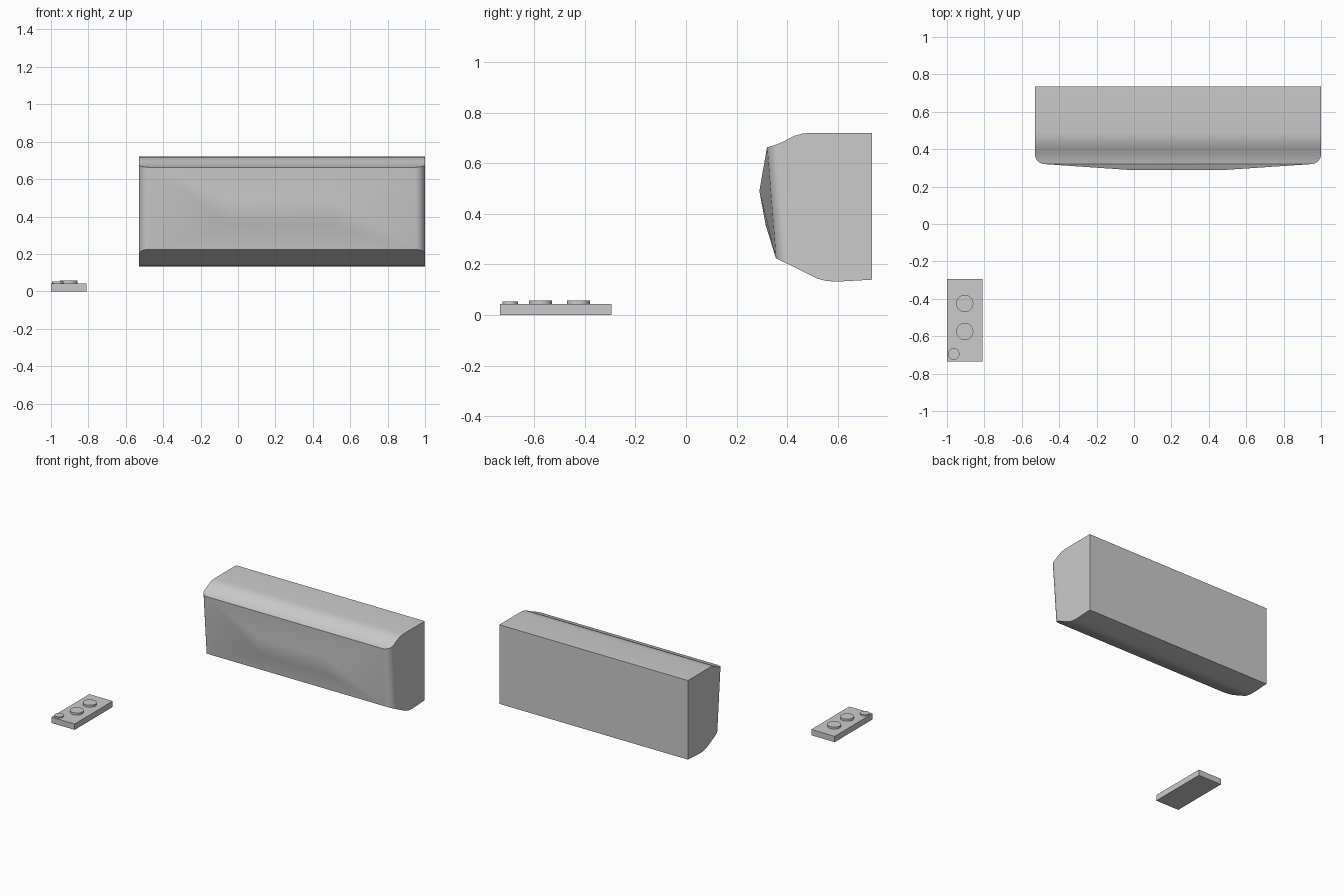
import bpy, bmesh, math
from mathutils import Vector

if "Cube" in bpy.data.objects:
    bpy.data.objects.remove(bpy.data.objects["Cube"])

X0, X1 = -0.53, 1.0


def new_object(name, bm):
    bmesh.ops.recalc_face_normals(bm, faces=bm.faces)
    mesh = bpy.data.meshes.new(name)
    bm.to_mesh(mesh)
    bm.free()
    ob = bpy.data.objects.new(name, mesh)
    bpy.context.collection.objects.link(ob)
    return ob


def prism(name, bottom, top):
    """Solid between two matching outlines."""
    bm = bmesh.new()
    a = [bm.verts.new(p) for p in bottom]
    b = [bm.verts.new(p) for p in top]
    bm.faces.new(a)
    bm.faces.new(b)
    for i in range(len(a)):
        j = (i + 1) % len(a)
        bm.faces.new((a[i], a[j], b[j], b[i]))
    return new_object(name, bm)


def smooth(ob, angle):
    bpy.ops.object.select_all(action='DESELECT')
    ob.select_set(True)
    bpy.context.view_layer.objects.active = ob
    bpy.ops.object.shade_smooth_by_angle(angle=math.radians(angle))


# Side profile of the wall unit (y, z), overlong at the front
profile = [(0.735, 0.14), (0.735, 0.72), (0.49, 0.72), (0.46, 0.717), (0.43, 0.709),
           (0.405, 0.697), (0.385, 0.686), (0.365, 0.677), (0.345, 0.67), (0.26, 0.647),
           (0.26, 0.271), (0.40, 0.203), (0.49, 0.158), (0.52, 0.144), (0.55, 0.136),
           (0.58, 0.133), (0.61, 0.133)]
unit = prism("wall_unit", [(X0 - 0.1, y, z) for y, z in profile],
             [(X1 + 0.1, y, z) for y, z in profile])

# Sheared cutter gives the sloping front and rounded vertical corners
R = 0.055


def plan(z):
    front = 0.32 + (0.663 - z) * 0.035 / 0.438
    pts = [(X1, 1.0, z), (X0, 1.0, z)]
    for cx, start in ((X0 + R, 180), (X1 - R, 270)):
        for i in range(9):
            t = math.radians(start + 90 * i / 8)
            pts.append((cx + R * math.cos(t), front + R + R * math.sin(t), z))
    return pts


cutter = prism("corner_cutter", plan(-0.1), plan(1.0))
mod = unit.modifiers.new("corners", 'BOOLEAN')
mod.operation = 'INTERSECT'
mod.solver = 'EXACT'
mod.object = cutter
bpy.context.view_layer.objects.active = unit
bpy.ops.object.modifier_apply(modifier=mod.name)
bpy.data.objects.remove(cutter)

# Bulged front panel: inset the front face and pull its centre outwards
bm = bmesh.new()
bm.from_mesh(unit.data)
bmesh.ops.dissolve_limit(bm, angle_limit=0.002, verts=bm.verts, edges=bm.edges)
front = max((f for f in bm.faces if f.normal.y < -0.95), key=lambda f: f.calc_area())
mid = front.calc_center_median()
bmesh.ops.inset_region(bm, faces=[front], thickness=0.1)
for v in front.verts:
    x = 0.50 if v.co.x > mid.x else -0.04
    v.co = Vector((x, 0.29, 0.49) if v.co.z > mid.z else (x, 0.315, 0.355))
bm.to_mesh(unit.data)
bm.free()
smooth(unit, 30)

# Remote control slab
bm = bmesh.new()
bmesh.ops.create_cube(bm, size=1)
for v in bm.verts:
    v.co = (-0.905 + v.co.x * 0.19, -0.515 + v.co.y * 0.44, 0.0215 + v.co.z * 0.043)
new_object("remote_body", bm)

# Remote buttons
for name, x, y, r, top in (("remote_button_up", -0.905, -0.425, 0.046, 0.058),
                           ("remote_button_down", -0.905, -0.575, 0.046, 0.058),
                           ("remote_power_button", -0.964, -0.695, 0.031, 0.053)):
    bpy.ops.mesh.primitive_cylinder_add(vertices=32, radius=r, depth=top - 0.03,
                                        location=(x, y, (top + 0.03) / 2))
    button = bpy.context.object
    button.name = name
    smooth(button, 30)
